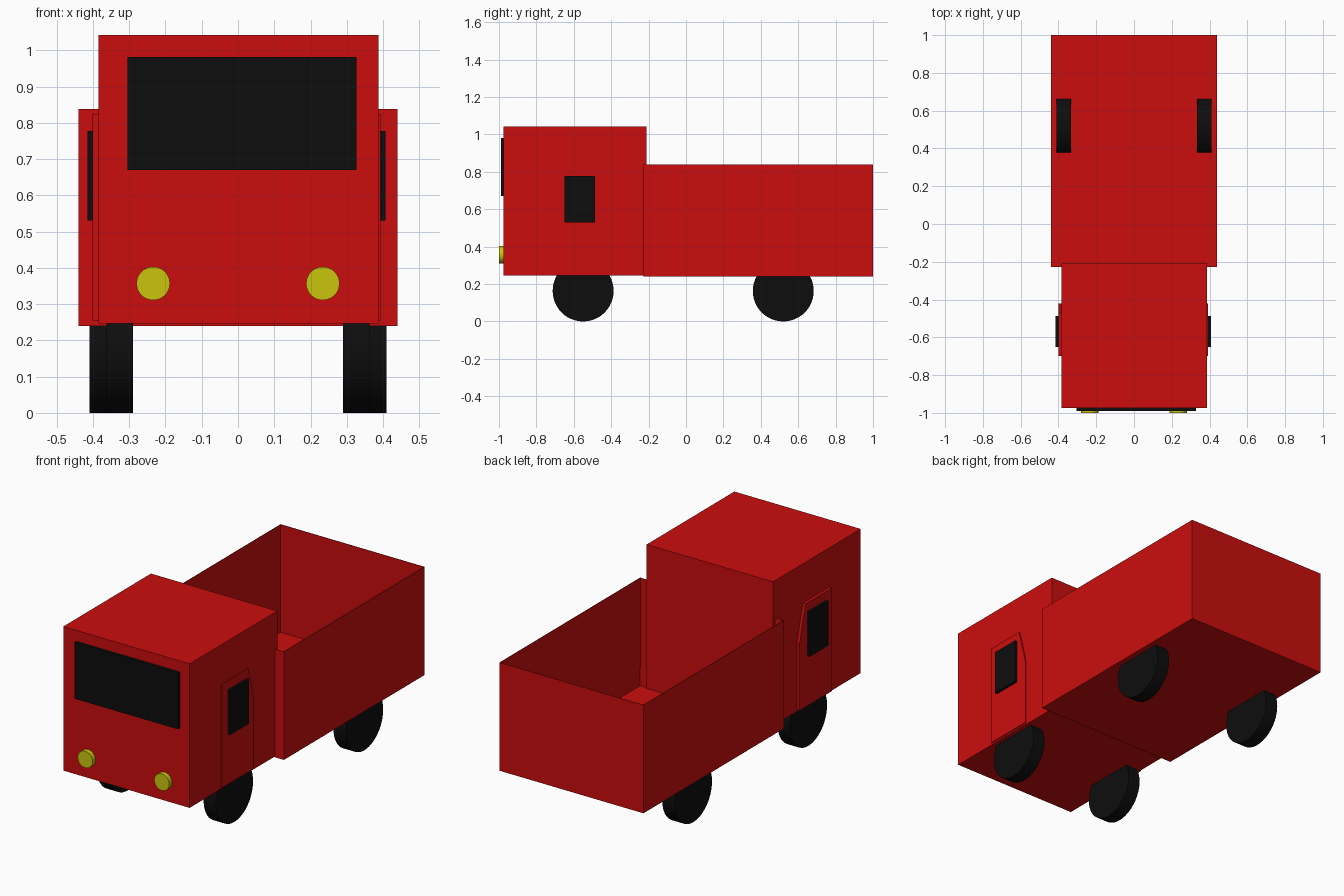
import bpy
import bmesh
import math
from mathutils import Matrix, Vector

if "Cube" in bpy.data.objects:
    bpy.data.objects.remove(bpy.data.objects["Cube"])


def material(name, color):
    mat = bpy.data.materials.new(name)
    mat.use_nodes = True
    mat.diffuse_color = (*color, 1)
    mat.node_tree.nodes["Principled BSDF"].inputs["Base Color"].default_value = (*color, 1)
    return mat


RED = material("red paint", (0.6, 0.004, 0.004))
BLACK = material("black rubber and glass", (0.004, 0.004, 0.004))
YELLOW = material("yellow lamp", (0.59, 0.56, 0.004))


def finish(name, bm, mat):
    bmesh.ops.recalc_face_normals(bm, faces=bm.faces)
    mesh = bpy.data.meshes.new(name)
    bm.to_mesh(mesh)
    bm.free()
    mesh.materials.append(mat)
    obj = bpy.data.objects.new(name, mesh)
    bpy.context.collection.objects.link(obj)
    return obj


def box(name, low, high, mat):
    low, high = Vector(low), Vector(high)
    bm = bmesh.new()
    bmesh.ops.create_cube(bm, size=1)
    bmesh.ops.scale(bm, vec=high - low, verts=bm.verts)
    bmesh.ops.translate(bm, vec=(low + high) / 2, verts=bm.verts)
    return finish(name, bm, mat)


def cylinder(name, center, radius, depth, axis, mat):
    bm = bmesh.new()
    bmesh.ops.create_cone(bm, cap_ends=True, segments=48, radius1=radius,
                          radius2=radius, depth=depth)
    turn = Matrix.Rotation(math.pi / 2, 4, axis)
    bmesh.ops.transform(bm, matrix=Matrix.Translation(center) @ turn, verts=bm.verts)
    obj = finish(name, bm, mat)
    bpy.ops.object.select_all(action='DESELECT')
    obj.select_set(True)
    bpy.context.view_layer.objects.active = obj
    bpy.ops.object.shade_smooth_by_angle(angle=math.radians(40))
    return obj


def prism(name, profile, x0, x1, mat):
    """Side outline of (y, z) points extruded along x."""
    bm = bmesh.new()
    face = bm.faces.new([bm.verts.new((x0, y, z)) for y, z in profile])
    out = bmesh.ops.extrude_face_region(bm, geom=[face])
    moved = [v for v in out["geom"] if isinstance(v, bmesh.types.BMVert)]
    bmesh.ops.translate(bm, vec=(x1 - x0, 0, 0), verts=moved)
    return finish(name, bm, mat)


# Cab and windscreen
box("cab", (-0.385, -0.975, 0.246), (0.387, -0.21, 1.042), RED)
box("windscreen", (-0.305, -0.99, 0.67), (0.327, -0.97, 0.982), BLACK)

# Open cargo bed with thin sheet walls
bm = bmesh.new()
bmesh.ops.create_cube(bm, size=1)
bmesh.ops.scale(bm, vec=(0.88, 1.228, 0.598), verts=bm.verts)
bmesh.ops.translate(bm, vec=(0, 0.386, 0.539), verts=bm.verts)
lid = [f for f in bm.faces if f.normal.z > 0.9]
bmesh.ops.delete(bm, geom=lid, context='FACES_ONLY')
bed = finish("cargo_bed", bm, RED)
sheet = bed.modifiers.new("sheet thickness", 'SOLIDIFY')
sheet.thickness = 0.004
sheet.offset = -1

# Doors, door windows, headlights and wheels on each side
door_outline = [(-0.70, 0.255), (-0.42, 0.255), (-0.42, 0.63), (-0.47, 0.825), (-0.70, 0.825)]
for side, s in (("left", 1), ("right", -1)):
    skin = 0.393 if s > 0 else 0.401
    prism(side + "_door", door_outline, s * 0.37, s * skin, RED)
    inner, outer = s * 0.38, s * (skin + 0.014)
    box(side + "_door_window", (min(inner, outer), -0.65, 0.53),
        (max(inner, outer), -0.487, 0.777), BLACK)
    cylinder(side + "_headlight", (s * 0.234, -0.985, 0.357), 0.046, 0.03, 'X', YELLOW)
    cylinder(side + "_front_wheel", (s * 0.326, -0.55, 0.163), 0.163, 0.074, 'Y', BLACK)
    cylinder(side + "_rear_wheel", (s * 0.371, 0.52, 0.163), 0.163, 0.076, 'Y', BLACK)
